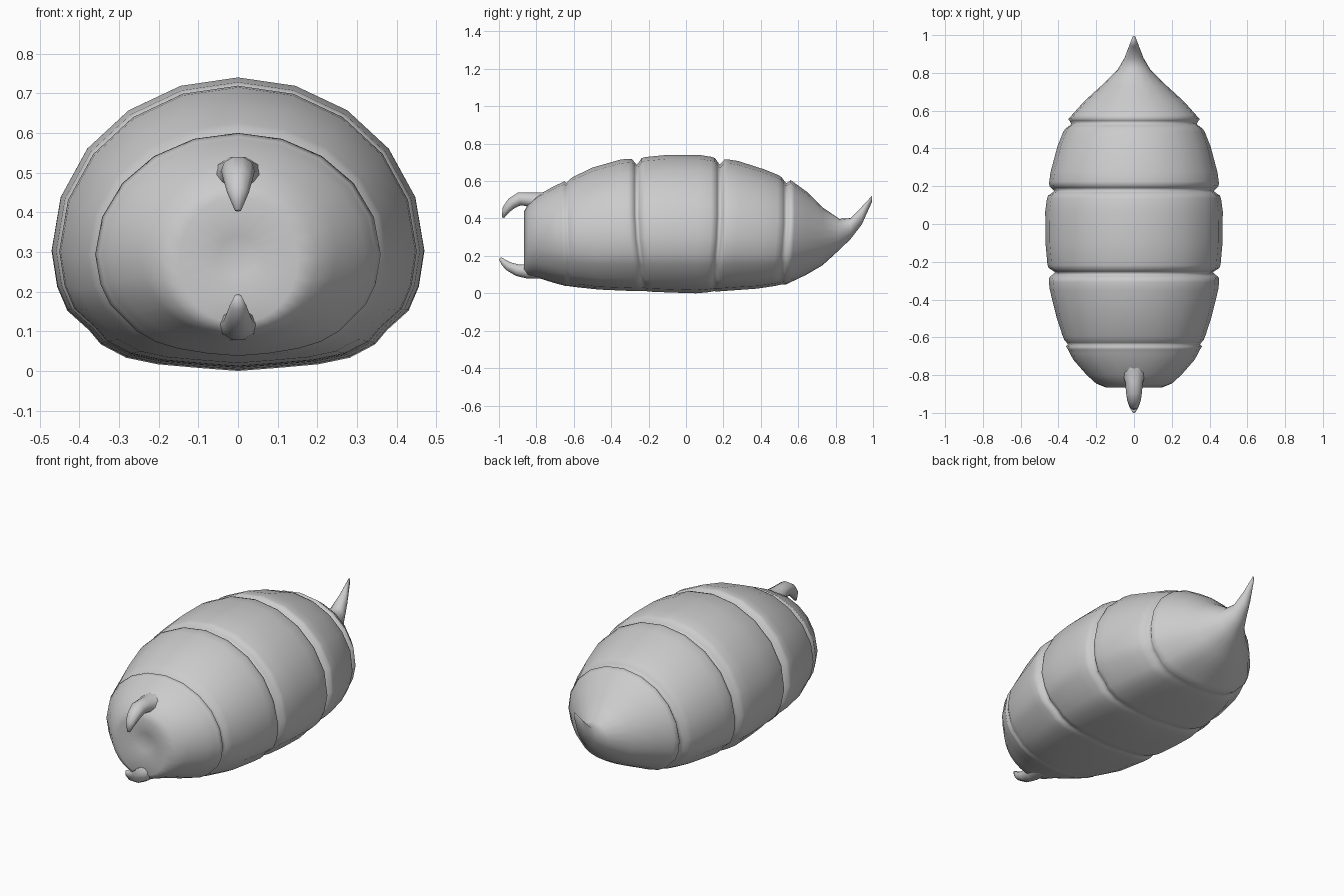
import bpy, bmesh, math
from mathutils import Vector

if "Cube" in bpy.data.objects:
    bpy.data.objects.remove(bpy.data.objects["Cube"])

grey = bpy.data.materials.new("shell grey")
grey.diffuse_color = (0.6, 0.6, 0.6, 1)
grey.use_nodes = True
grey.node_tree.nodes["Principled BSDF"].inputs["Base Color"].default_value = grey.diffuse_color

# Half cross-section: circular back in 18 degree steps, then rim and flat belly
HALF = [(math.sin(math.radians(18 * i)), math.cos(math.radians(18 * i))) for i in range(6)]
HALF += [(.97, -.3), (.915, -.5), (.8, -.66), (.735, -.78), (.6, -.89), (.43, -.945), (.21, -.975), (0, -1)]
SECTION = HALF + [(-u, v) for u, v in HALF[-2:0:-1]]

# Outline of the body: y, half width, top z, bottom z
OUTLINE = [
    (-.83, .05, .34, .24), (-.865, .15, .44, .12), (-.845, .20, .475, .095), (-.80, .25, .52, .085),
    (-.72, .32, .565, .06), (-.65, .36, .60, .038), (-.5, .41, .672, .02), (-.35, .447, .715, .013),
    (-.1, .469, .74, .004), (.07, .47, .74, 0), (.28, .442, .707, .015), (.42, .405, .662, .025),
    (.56, .348, .605, .048), (.65, .265, .54, .098), (.73, .175, .46, .15), (.82, .085, .398, .232),
    (.88, .05, .402, .29), (.94, .027, .463, .368), (.995, .006, .522, .49)]
# Seams between the segments: position and depth
SEAMS = [(-.64, .014), (-.263, .037), (.18, .034), (.535, .026)]


def stations():
    """Outline rows plus extra rows dipping into each seam."""
    rows = []
    for a, b in zip(OUTLINE, OUTLINE[1:]):
        rows.append(a)
        for y, depth in SEAMS:
            for k in (-.045, -.025, -.012, 0, .012, .025, .045):
                if a[0] < y + k <= b[0] - .004:
                    t = (y + k - a[0]) / (b[0] - a[0])
                    w, top, low = [p + (q - p) * t for p, q in zip(a[1:], b[1:])]
                    dip = depth * math.exp(-(k / .017) ** 2)
                    rows.append((y + k, w - dip, top - dip, low + dip * .1))
    head = OUTLINE[:4]
    tail = sorted(r for r in rows if r not in head)
    return head + tail + [OUTLINE[-1]]


def loft(name, rings):
    """Bridge equal rings of points and cap both ends."""
    bm = bmesh.new()
    loops = [[bm.verts.new(p) for p in ring] for ring in rings]
    n = len(loops[0])
    for a, b in zip(loops, loops[1:]):
        for i in range(n):
            j = (i + 1) % n
            bm.faces.new((a[i], a[j], b[j], b[i]))
    bm.faces.new(loops[0])
    bm.faces.new(loops[-1][::-1])
    bmesh.ops.recalc_face_normals(bm, faces=bm.faces)
    mesh = bpy.data.meshes.new(name)
    bm.to_mesh(mesh)
    bm.free()
    mesh.materials.append(grey)
    mesh.shade_smooth()
    obj = bpy.data.objects.new(name, mesh)
    bpy.context.collection.objects.link(obj)
    return obj


def body_ring(y, half, top, bottom):
    # Blend from the flat-bellied section to an ellipse at both ends
    blend = min(1, max(0, (abs(y) - .5) / .3))
    mid = bottom + (top - bottom) * (.41 + .09 * blend)
    ring = []
    for u, v in SECTION:
        angle = math.atan2(v, u)
        u2 = u + (math.cos(angle) - u) * blend
        v2 = v + (math.sin(angle) - v) * blend
        z = mid + v2 * ((top - mid) if v2 > 0 else (mid - bottom))
        # Seams lean towards the middle low on the sides
        lean = .25 * max(0, (.35 - z) / .35) * max(0, 1 - abs(y) / .7)
        ring.append((u2 * half, y * (1 - lean), z))
    return ring


def hook(name, path):
    """Tapered curved mouth hook along (y, z, radius)."""
    rings = []
    for i, (y, z, r) in enumerate(path):
        a, b = path[max(0, i - 1)], path[min(len(path) - 1, i + 1)]
        t = Vector((0, b[0] - a[0], b[1] - a[1])).normalized()
        side = Vector((0, -t.z, t.y))
        rings.append([Vector((r * 1.15 * math.cos(k * math.tau / 10), y, z))
                      + side * r * math.sin(k * math.tau / 10) for k in range(10)])
    return loft(name, rings)


# Segmented body running from mouth dent to upturned tail spike
loft("segmented_body", [body_ring(*s) for s in stations()])

# Upper and lower mouth hooks
hook("upper_hook", [(-.70, .47, .085), (-.78, .485, .058), (-.84, .502, .04), (-.89, .505, .037),
                    (-.93, .482, .032), (-.96, .45, .024), (-.979, .405, .007)])
hook("lower_hook", [(-.72, .14, .075), (-.79, .125, .05), (-.85, .117, .04), (-.90, .123, .033),
                    (-.95, .145, .025), (-.975, .166, .018), (-.994, .188, .008)])
